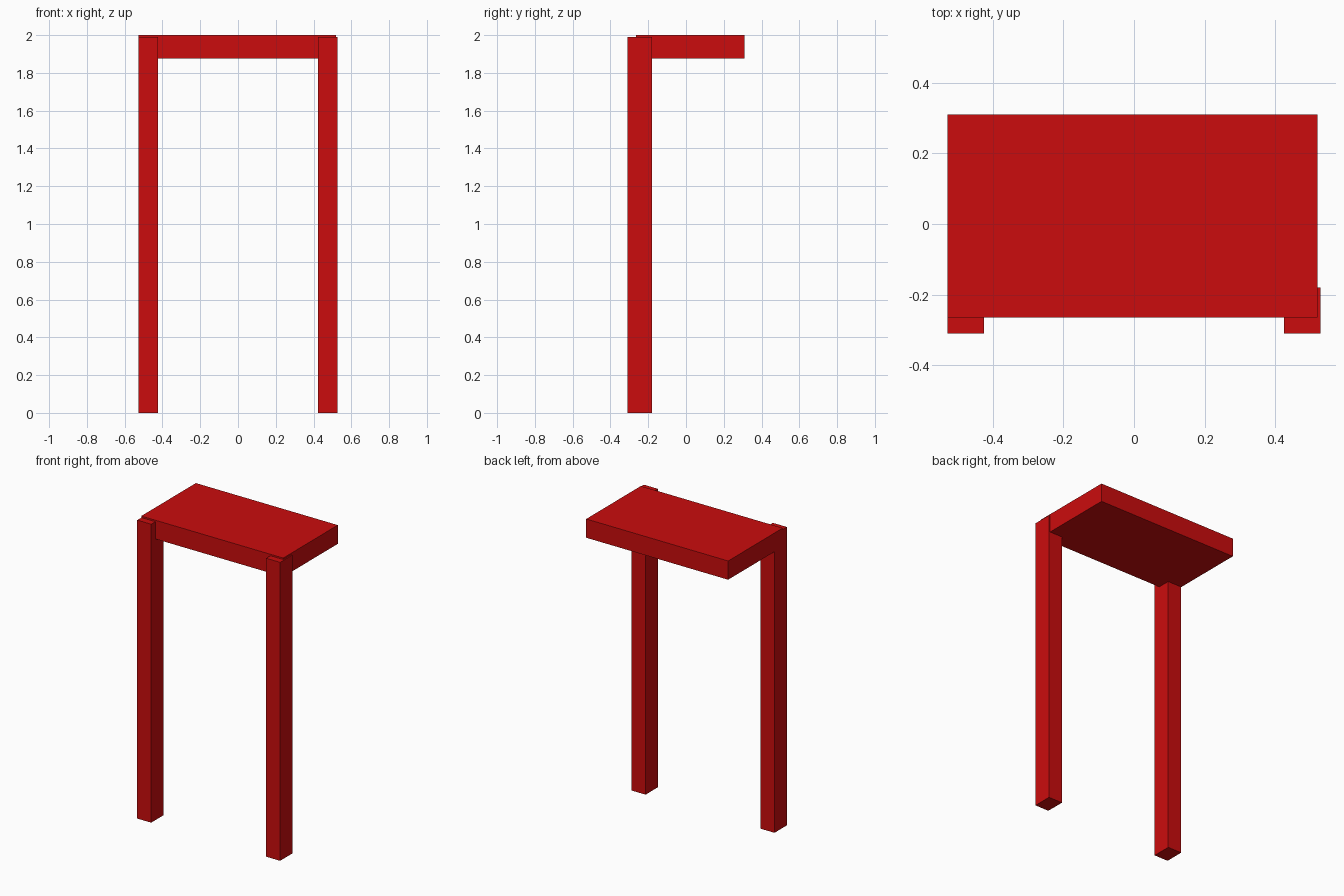
import bpy
import bmesh
from mathutils import Vector

cube = bpy.data.objects.get("Cube")
if cube:
    bpy.data.objects.remove(cube, do_unlink=True)

# Single red paint
red = bpy.data.materials.new("red_paint")
red.use_nodes = True
colour = (0.597, 0.0037, 0.004, 1.0)
red.diffuse_color = colour
red.node_tree.nodes["Principled BSDF"].inputs["Base Color"].default_value = colour


def box(name, low, high):
    """Flat-faced box between two opposite corners."""
    low, high = Vector(low), Vector(high)
    bm = bmesh.new()
    bmesh.ops.create_cube(bm, size=1)
    bmesh.ops.scale(bm, vec=high - low, verts=bm.verts)
    bmesh.ops.translate(bm, vec=(low + high) / 2, verts=bm.verts)
    mesh = bpy.data.meshes.new(name)
    bm.to_mesh(mesh)
    bm.free()
    mesh.materials.append(red)
    obj = bpy.data.objects.new(name, mesh)
    bpy.context.collection.objects.link(obj)
    return obj


# Thick top slab, slightly off centre
box("top_slab", (-0.528, -0.265, 1.875), (0.519, 0.31, 2.0))

# Two front legs, just below the slab's upper face
inner, outer = 0.424, 0.527
box("left_leg", (inner, -0.309, 0), (outer, -0.18, 1.99))
box("right_leg", (-outer, -0.309, 0), (-inner, -0.18, 1.99))
